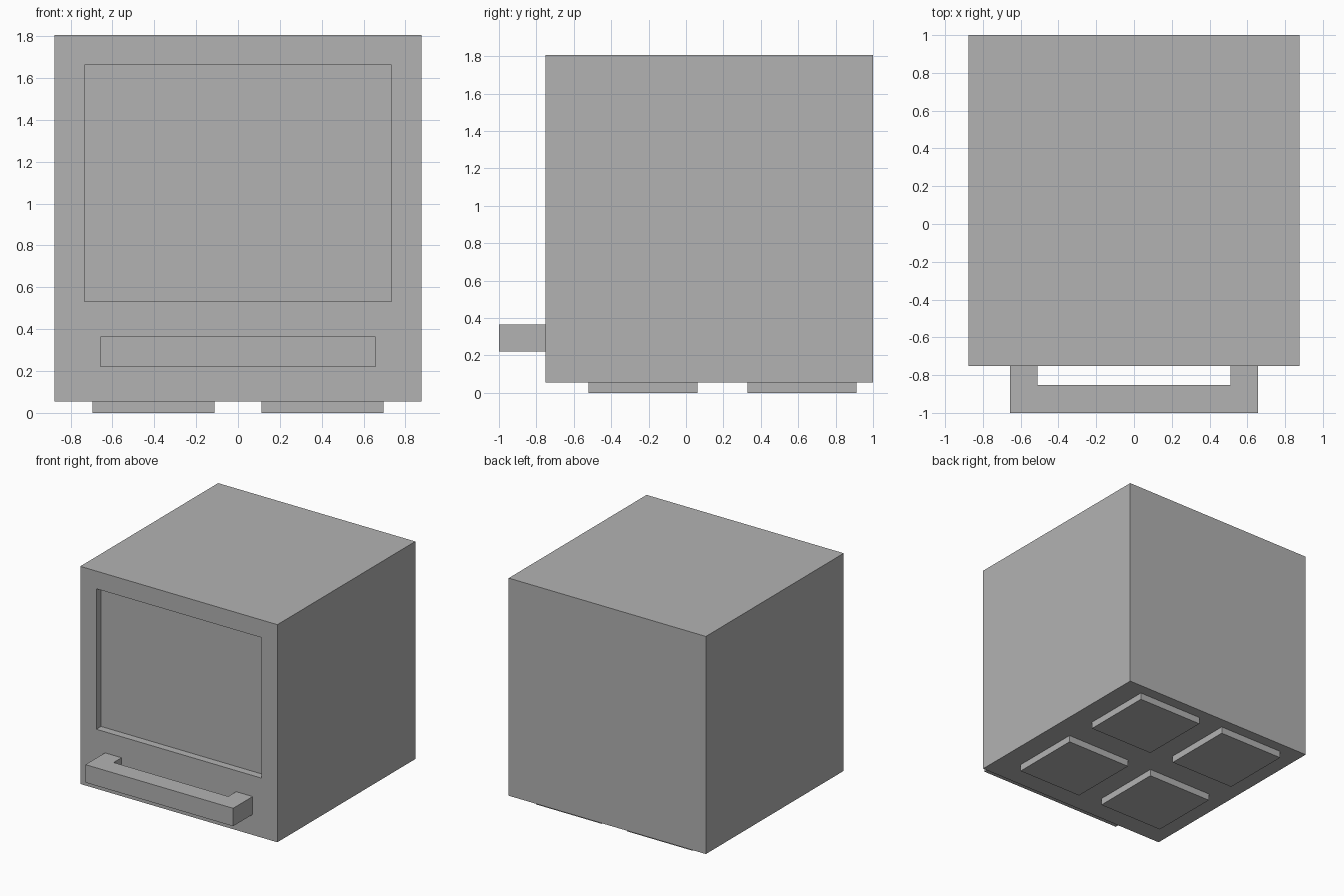
import bpy
import bmesh
from mathutils import Vector

cube = bpy.data.objects.get("Cube")
if cube:
    bpy.data.objects.remove(cube, do_unlink=True)

grey = bpy.data.materials.new("Light grey")
grey.use_nodes = True
colour = (0.448, 0.448, 0.448, 1)
grey.diffuse_color = colour
grey.node_tree.nodes["Principled BSDF"].inputs["Base Color"].default_value = colour


def finish(name, bm):
    bmesh.ops.recalc_face_normals(bm, faces=bm.faces)
    mesh = bpy.data.meshes.new(name)
    bm.to_mesh(mesh)
    bm.free()
    mesh.materials.append(grey)
    obj = bpy.data.objects.new(name, mesh)
    bpy.context.collection.objects.link(obj)
    return obj


def box_mesh(low, high):
    bm = bmesh.new()
    low, high = Vector(low), Vector(high)
    bmesh.ops.create_cube(bm, size=1)
    for v in bm.verts:
        v.co = (low + high) / 2 + v.co * (high - low)
    return bm


def prism(name, outline, z_low, z_high):
    bm = bmesh.new()
    face = bm.faces.new([bm.verts.new((x, y, z_low)) for x, y in outline])
    walls = bmesh.ops.extrude_face_region(bm, geom=[face])
    for item in walls["geom"]:
        if isinstance(item, bmesh.types.BMVert):
            item.co.z = z_high
    return finish(name, bm)


FRONT, BOTTOM = -0.752, 0.055

# Body with a shallow rectangular recess in the front face
bm = box_mesh((-0.877, FRONT, BOTTOM), (0.877, 1, 1.805))
front = min(bm.faces, key=lambda f: f.calc_center_median().y)
bmesh.ops.inset_region(bm, faces=[front], thickness=0.14)
for v in front.verts:
    v.co.x = 0.734 if v.co.x > 0 else -0.734
    v.co.z = 1.663 if v.co.z > 1 else 0.533
rim = bmesh.ops.extrude_discrete_faces(bm, faces=[front])["faces"][0]
for v in rim.verts:
    v.co.y += 0.06
finish("body", bm)

# U-shaped handle
half = [(0.657, FRONT), (0.657, -1)]
inner = [(0.51, -0.852), (0.51, FRONT)]
right_half = half + [(-x, y) for x, y in reversed(half)]
outline = right_half + [(-x, y) for x, y in reversed(inner)] + inner
prism("front_handle", outline, 0.22, 0.364)

# Four square feet
for side, sign in (("left", 1), ("right", -1)):
    for row, y in (("front", -0.23), ("back", 0.62)):
        x, r = sign * 0.404, 0.292
        finish(f"{row}_{side}_foot", box_mesh((x - r, y - r, 0), (x + r, y + r, BOTTOM)))
